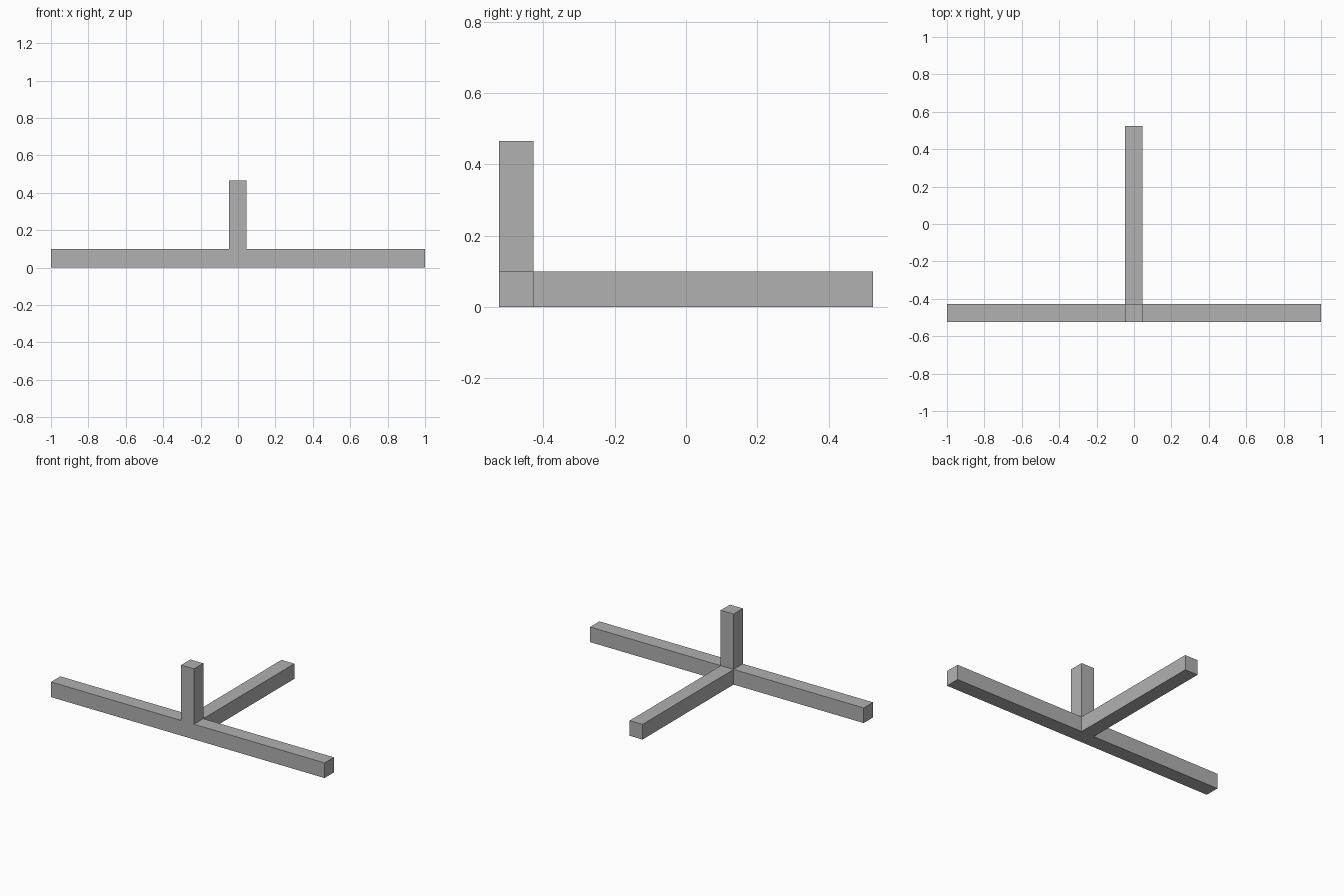
import bpy
import bmesh
from mathutils import Vector

default = bpy.data.objects.get("Cube")
if default:
    bpy.data.objects.remove(default, do_unlink=True)

# Plain grey material
grey = bpy.data.materials.new("plain_grey")
grey.use_nodes = True
colour = (0.44, 0.44, 0.44, 1.0)
grey.diffuse_color = colour
grey.node_tree.nodes["Principled BSDF"].inputs["Base Color"].default_value = colour

# Hub block where all the arms meet
low = Vector((-0.049, -0.524, 0.0))
high = Vector((0.045, -0.427, 0.1))
bm = bmesh.new()
bmesh.ops.create_cube(bm, size=1)
for v in bm.verts:
    v.co = [high[i] if v.co[i] > 0 else low[i] for i in range(3)]


def extrude_arm(axis, sign, end):
    """Extrude the hub face that looks along the axis out to the end position."""
    bm.normal_update()
    face = next(f for f in bm.faces if f.normal[axis] * sign > 0.9)
    new_face = bmesh.ops.extrude_discrete_faces(bm, faces=[face])["faces"][0]
    for v in new_face.verts:
        v.co[axis] = end


# Post first, while each hub side is still a single face
hub_faces = [(2, 1, 0.466), (0, 1, 1.0), (0, -1, -1.0), (1, 1, 0.524)]
targets = []
bm.normal_update()
for axis, sign, end in hub_faces:
    targets.append((next(f for f in bm.faces if f.normal[axis] * sign > 0.9), axis, end))

# Upright post, left and right arms, and back arm
for face, axis, end in targets:
    cap = bmesh.ops.extrude_discrete_faces(bm, faces=[face])["faces"][0]
    for v in cap.verts:
        v.co[axis] = end

bmesh.ops.remove_doubles(bm, verts=bm.verts, dist=0.0001)
bmesh.ops.recalc_face_normals(bm, faces=bm.faces)

mesh = bpy.data.meshes.new("beam_frame")
bm.to_mesh(mesh)
bm.free()
mesh.materials.append(grey)
frame = bpy.data.objects.new("beam_frame", mesh)
bpy.context.collection.objects.link(frame)
